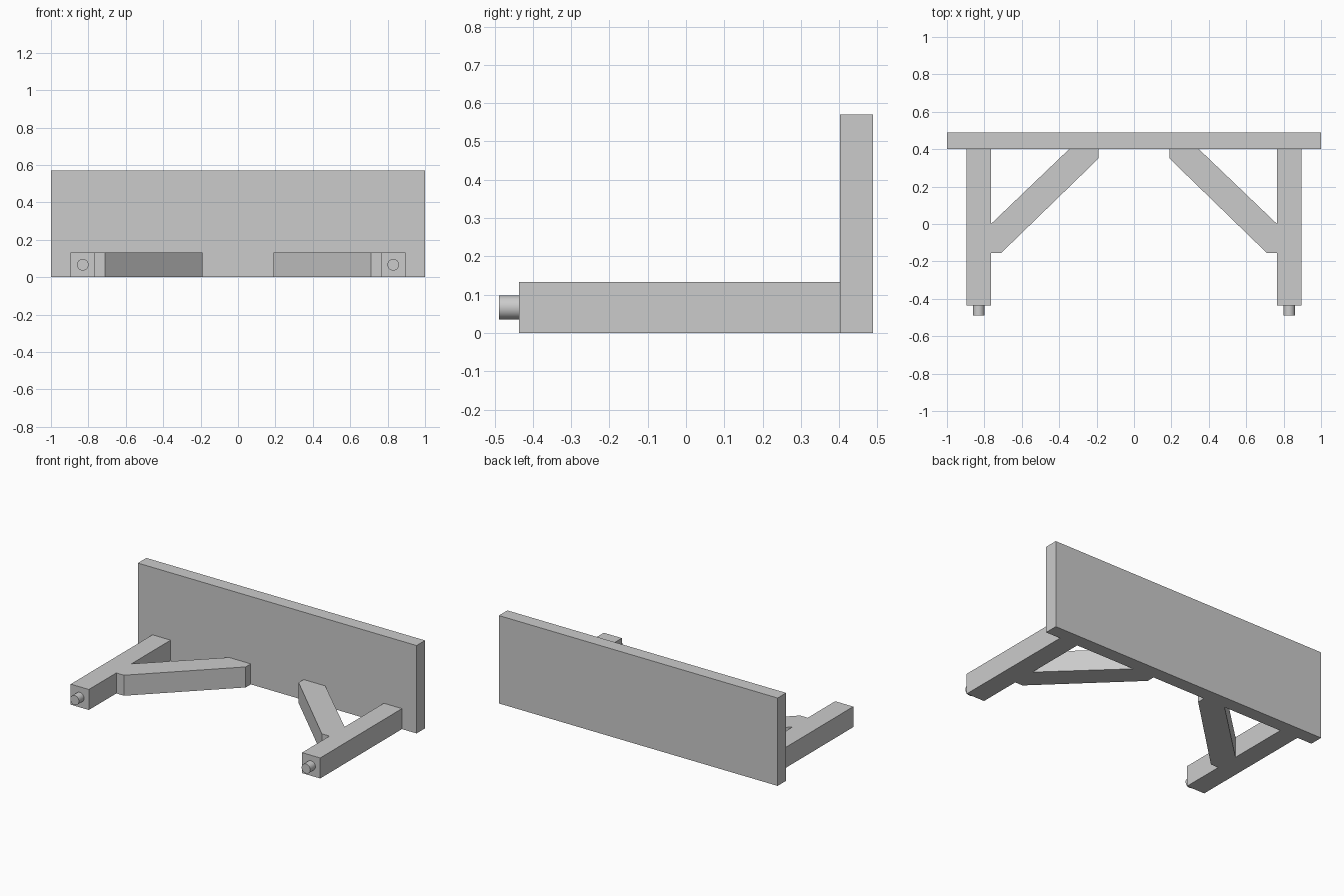
import bpy
import bmesh
from math import pi
from mathutils import Matrix

cube = bpy.data.objects.get("Cube")
if cube:
    bpy.data.objects.remove(cube, do_unlink=True)

# Single plain grey
grey = bpy.data.materials.new("plain_grey")
grey.use_nodes = True
colour = (0.6, 0.6, 0.6, 1)
grey.diffuse_color = colour
grey.node_tree.nodes["Principled BSDF"].inputs["Base Color"].default_value = colour

ARM_HEIGHT = 0.133
BLADE_FRONT = 0.402


def finish(name, bm):
    bmesh.ops.recalc_face_normals(bm, faces=bm.faces)
    mesh = bpy.data.meshes.new(name)
    bm.to_mesh(mesh)
    bm.free()
    mesh.materials.append(grey)
    obj = bpy.data.objects.new(name, mesh)
    bpy.context.collection.objects.link(obj)
    return obj


def prism(name, outline, height):
    """Extrude a floor outline upwards from z = 0."""
    bm = bmesh.new()
    face = bm.faces.new([bm.verts.new((x, y, 0)) for x, y in outline])
    top = bmesh.ops.extrude_face_region(bm, geom=[face])["geom"]
    verts = [g for g in top if isinstance(g, bmesh.types.BMVert)]
    bmesh.ops.translate(bm, verts=verts, vec=(0, 0, height))
    return finish(name, bm)


def block(name, x0, x1, y0, y1, height):
    return prism(name, [(x0, y0), (x1, y0), (x1, y1), (x0, y1)], height)


def pin(name, x, y0, y1, z, radius):
    """Round pin lying along y."""
    bm = bmesh.new()
    place = Matrix.Translation((x, (y0 + y1) / 2, z)) @ Matrix.Rotation(pi / 2, 4, "X")
    bmesh.ops.create_cone(bm, cap_ends=True, segments=32, radius1=radius,
                          radius2=radius, depth=y1 - y0, matrix=place)
    for face in bm.faces:
        face.smooth = len(face.verts) == 4
    for edge in bm.edges:
        edge.smooth = all(f.smooth for f in edge.link_faces)
    return finish(name, bm)


# Upright blade across the back
block("blade", -1, 1, BLADE_FRONT, 0.489, 0.57)

# Push arm, diagonal brace and mounting pin on each side
for side, s in (("left", 1), ("right", -1)):
    block(side + "_arm", s * 0.765, s * 0.895, -0.436, BLADE_FRONT, ARM_HEIGHT)
    brace = [(0.765, 0), (0.765, -0.155), (0.71, -0.155),
             (0.19, 0.35), (0.19, BLADE_FRONT), (0.345, BLADE_FRONT)]
    prism(side + "_brace", [(s * x, y) for x, y in brace], ARM_HEIGHT)
    pin(side + "_pin", s * 0.83, -0.489, -0.43, ARM_HEIGHT / 2, 0.031)
